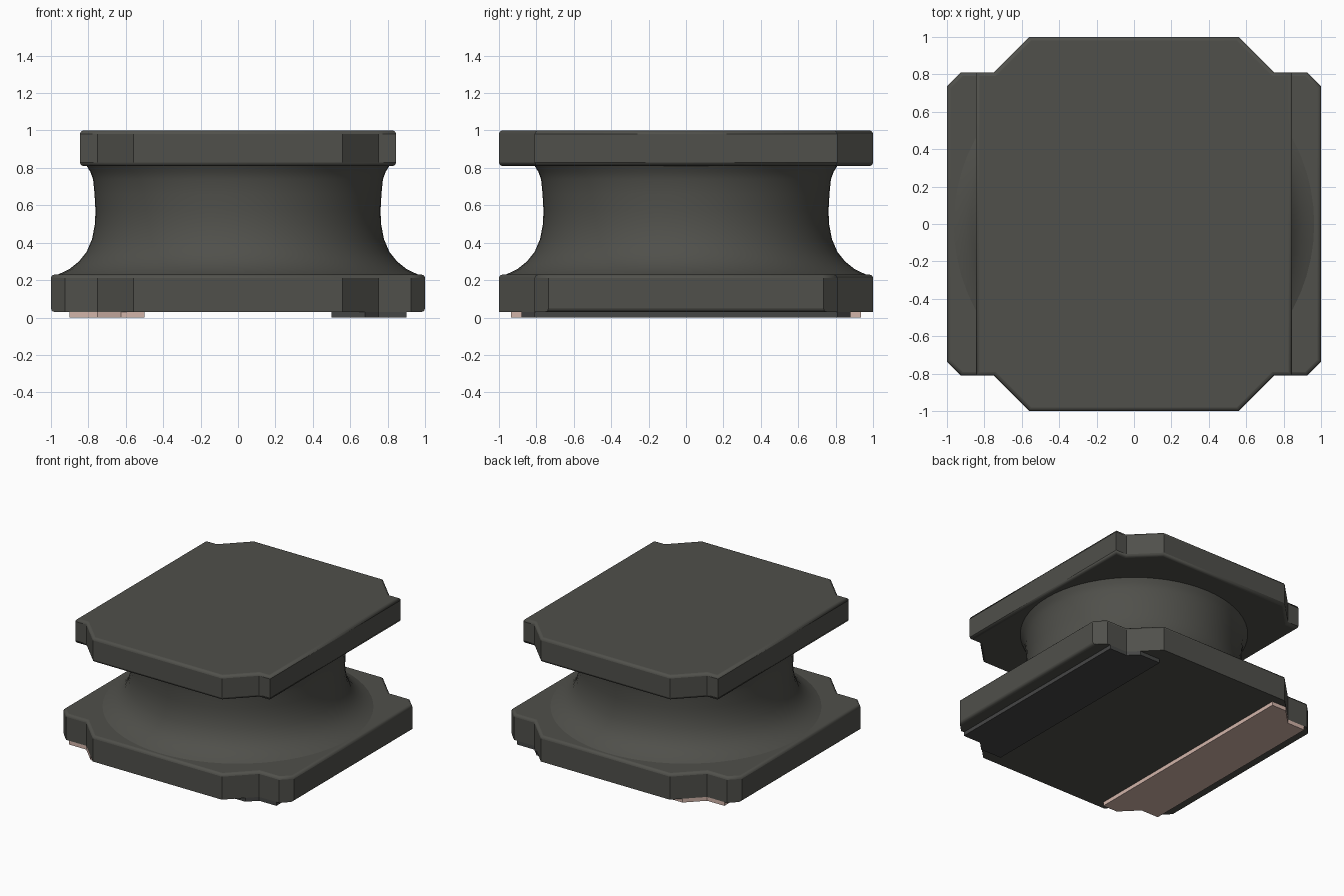
import bpy, bmesh, math

cube = bpy.data.objects.get("Cube")
if cube:
    bpy.data.objects.remove(cube, do_unlink=True)


def material(name, rgb):
    m = bpy.data.materials.new(name)
    m.use_nodes = True
    m.diffuse_color = (*rgb, 1)
    bsdf = m.node_tree.nodes["Principled BSDF"]
    bsdf.inputs["Base Color"].default_value = (*rgb, 1)
    bsdf.inputs["Roughness"].default_value = 0.6
    return m


DARK = material("dark_grey", (0.080, 0.080, 0.070))
PAD_GREY = material("pad_grey", (0.060, 0.061, 0.060))
COPPER = material("pale_copper", (0.65, 0.46, 0.40))


def add_object(name, bm, mat):
    bmesh.ops.recalc_face_normals(bm, faces=bm.faces[:])
    mesh = bpy.data.meshes.new(name)
    bm.to_mesh(mesh)
    bm.free()
    mesh.materials.append(mat)
    obj = bpy.data.objects.new(name, mesh)
    bpy.context.collection.objects.link(obj)
    return obj


def slab(name, outline, z0, z1, mat, round_edge=None):
    """Extrude a closed outline from z0 to z1, rounding the edges picked by a rule."""
    bm = bmesh.new()
    base = bm.faces.new([bm.verts.new((x, y, z0)) for x, y in outline])
    top = bmesh.ops.extrude_face_region(bm, geom=[base])["geom"]
    for v in top:
        if isinstance(v, bmesh.types.BMVert):
            v.co.z = z1
    if round_edge:
        edges = [e for e in bm.edges
                 if abs(e.verts[0].co.z - e.verts[1].co.z) < 1e-5 and round_edge(e)]
        result = bmesh.ops.bevel(bm, geom=edges, offset=0.02, segments=3,
                                 profile=0.5, affect='EDGES')
        for f in result["faces"]:
            f.smooth = f.calc_area() < 0.05
    return add_object(name, bm, mat)


def four_way(quarter):
    """Mirror a quarter outline (from the +y edge round to the +x edge) into a full loop."""
    right = quarter + [(x, -y) for x, y in reversed(quarter)]
    return right + [(-x, y) for x, y in reversed(right)]


# Flanges: octagonal plates with stepped corners
Z_BASE, Z_BASE_TOP, Z_CAP, Z_TOP = 0.03, 0.23, 0.81, 1.0


def base_rule(e):
    # Whole upper rim, but only the two outer sides of the underside
    mid = (e.verts[0].co + e.verts[1].co) / 2
    return mid.z > 0.1 or abs(mid.x) > 0.99


slab("lower_flange", four_way([(0.56, 1), (0.75, 0.81), (0.925, 0.81), (1, 0.735)]),
     Z_BASE, Z_BASE_TOP, DARK, base_rule)
slab("upper_flange", four_way([(0.56, 1), (0.75, 0.81), (0.845, 0.81)]),
     Z_CAP, Z_TOP, DARK, lambda e: True)

# Neck: turned core flaring into both flanges
profile = [(0.975, 0.225), (0.945, 0.238), (0.90, 0.26), (0.85, 0.30), (0.81, 0.35),
           (0.78, 0.42), (0.765, 0.50), (0.762, 0.57), (0.767, 0.66), (0.775, 0.74),
           (0.79, 0.78), (0.812, 0.815)]
SIDES = 64
bm = bmesh.new()
rings = [[bm.verts.new((r * math.cos(2 * math.pi * i / SIDES),
                        r * math.sin(2 * math.pi * i / SIDES), z)) for i in range(SIDES)]
         for r, z in profile]
for low, high in zip(rings, rings[1:]):
    for i in range(SIDES):
        j = (i + 1) % SIDES
        bm.faces.new((low[i], low[j], high[j], high[i])).smooth = True
bm.faces.new(rings[0])
bm.faces.new(rings[-1])
add_object("neck", bm, DARK)


# Contact pads: strips under the base whose ends follow the flange corners
def pad(name, side, reach, mat):
    end = [(0.5, reach), (1.56 - reach, reach), (0.75, 0.81), (0.9, 0.81)]
    loop = end + [(x, -y) for x, y in reversed(end)]
    slab(name, [(side * x, y) for x, y in loop], 0, Z_BASE, mat)


pad("right_contact_pad", -1, 0.935, COPPER)
pad("left_contact_pad", 1, 0.88, PAD_GREY)
